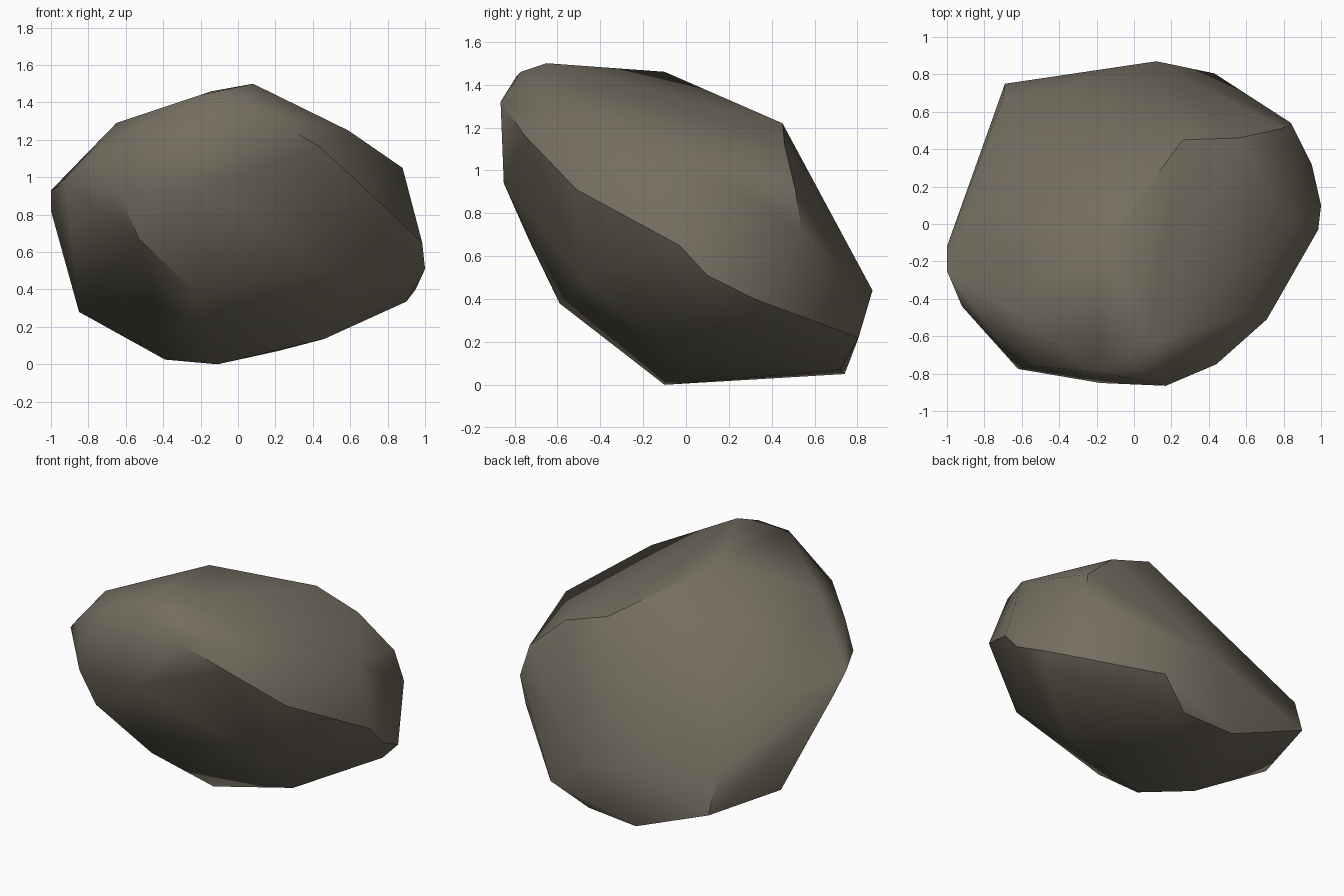
import bpy, bmesh, math

if "Cube" in bpy.data.objects:
    bpy.data.objects.remove(bpy.data.objects["Cube"])

# Boulder corners, grouped in rings; the faceted stone is their hull
crown = [(.08, -.65, 1.5), (.01, -.77, 1.46), (-.2, -.79, 1.44), (-.14, -.1, 1.46),
         (-.65, -.46, 1.29), (.59, -.48, 1.25), (.26, .45, 1.22), (.56, .46, 1.12),
         (.88, 0, 1.05)]
front = [(.17, -.865, 1.32), (.44, -.75, 1.16), (.71, -.51, .91), (-.54, -.76, 1.21),
         (-.78, -.55, 1.11), (-.18, -.85, .94), (-.62, -.775, .89), (-.53, -.73, .67),
         (-.22, -.59, .38), (.52, -.48, .49)]
left = [(-.92, -.44, .97), (-1, -.25, .93), (-1, -.12, .82), (-.84, .13, .86),
        (-.85, .22, .28), (-.7, .67, .5), (-.69, .75, .27)]
right = [(.985, -.03, .65), (1, .1, .51), (.95, .32, .4), (.9, .23, .335),
         (.84, .54, .71), (.79, .51, .91)]
back = [(.43, .805, .22), (.12, .87, .44), (.21, .72, .07), (-.15, .74, .05)]
base = [(-.11, -.1, 0), (-.39, .1, .025), (.46, -.08, .135)]

bm = bmesh.new()
for p in crown + front + left + right + back + base:
    bm.verts.new(p)
bmesh.ops.convex_hull(bm, input=list(bm.verts))
loose = [v for v in bm.verts if not v.link_faces]
bmesh.ops.delete(bm, geom=loose, context='VERTS')
bmesh.ops.recalc_face_normals(bm, faces=list(bm.faces))

mesh = bpy.data.meshes.new("boulder")
bm.to_mesh(mesh)
bm.free()
boulder = bpy.data.objects.new("boulder", mesh)
bpy.context.collection.objects.link(boulder)

# One stone colour
stone = bpy.data.materials.new("grey brown stone")
stone.diffuse_color = (.175, .155, .115, 1)
stone.use_nodes = True
stone.node_tree.nodes["Principled BSDF"].inputs["Base Color"].default_value = stone.diffuse_color
mesh.materials.append(stone)

# Soft shading with crisp broken edges
bpy.context.view_layer.objects.active = boulder
boulder.select_set(True)
bpy.ops.object.shade_smooth_by_angle(angle=math.radians(40))
